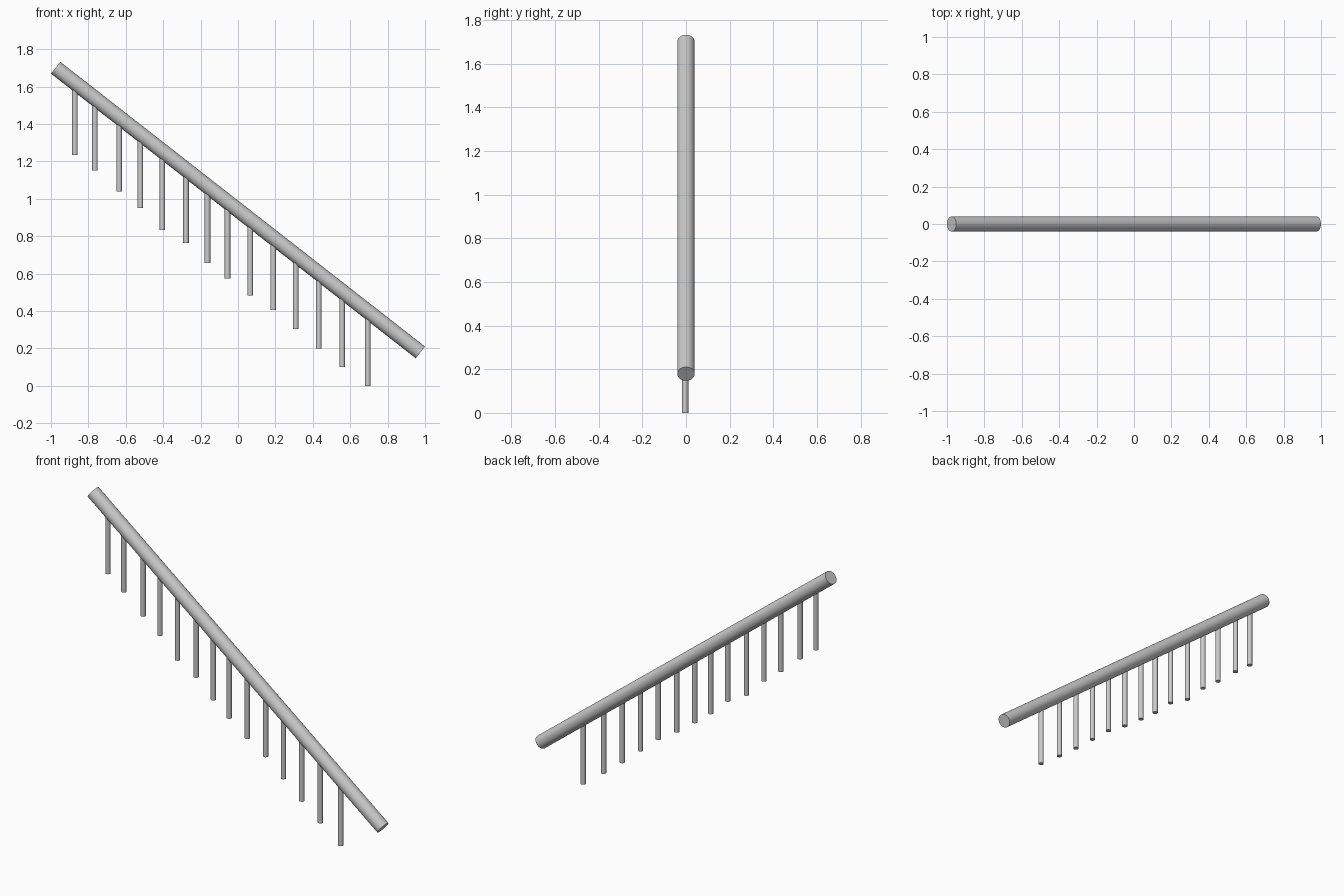
import bpy
import math
from mathutils import Vector

if "Cube" in bpy.data.objects:
    bpy.data.objects.remove(bpy.data.objects["Cube"])


def rod(name, start, end, radius, sides):
    """Capped cylinder running from start to end."""
    start, end = Vector(start), Vector(end)
    axis = end - start
    bpy.ops.mesh.primitive_cylinder_add(
        vertices=sides, radius=radius, depth=axis.length,
        location=(start + end) / 2,
        rotation=axis.to_track_quat('Z', 'Y').to_euler())
    obj = bpy.context.object
    obj.name = name
    bpy.ops.object.shade_smooth_by_angle(angle=math.radians(30))
    return obj


# Sloping handrail
TOP = Vector((-0.975, 0, 1.701))
BOTTOM = Vector((0.975, 0, 0.179))
rod("handrail", TOP, BOTTOM, 0.04, 32)

# Vertical balusters: x position and foot height, heads buried in the rail
feet = [(-0.872, 1.235), (-0.765, 1.152), (-0.635, 1.04), (-0.522, 0.952),
        (-0.404, 0.834), (-0.278, 0.764), (-0.163, 0.657), (-0.056, 0.574),
        (0.066, 0.484), (0.189, 0.406), (0.309, 0.304), (0.432, 0.2),
        (0.557, 0.102), (0.694, 0.0)]
for i, (x, z) in enumerate(feet, 1):
    t = (x - TOP.x) / (BOTTOM.x - TOP.x)
    head = TOP.lerp(BOTTOM, t).z
    rod(f"baluster_{i:02d}", (x, -0.004, z), (x, -0.004, head), 0.015, 16)
